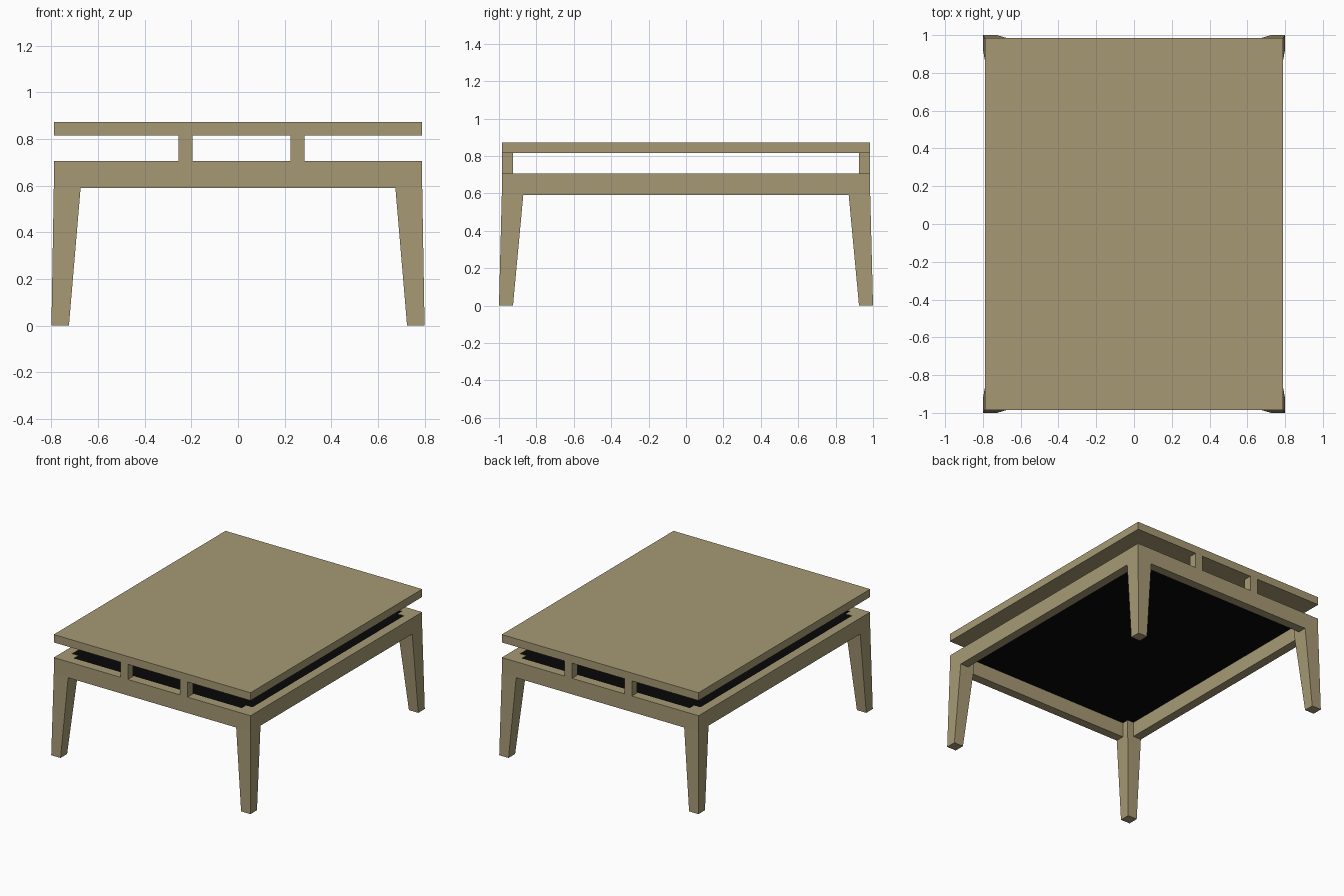
import bpy
import bmesh

if "Cube" in bpy.data.objects:
    bpy.data.objects.remove(bpy.data.objects["Cube"], do_unlink=True)


def material(name, colour):
    mat = bpy.data.materials.new(name)
    mat.use_nodes = True
    mat.diffuse_color = colour
    mat.node_tree.nodes["Principled BSDF"].inputs["Base Color"].default_value = colour
    return mat


wood = material("pale_wood", (0.38, 0.32, 0.175, 1))
black = material("black_panel", (0.002, 0.002, 0.002, 1))


def loft(name, rings, mat):
    """Solid through stacked rectangles, each (x0, x1, y0, y1, z)."""
    bm = bmesh.new()
    loops = [[bm.verts.new(p) for p in
              ((x0, y0, z), (x1, y0, z), (x1, y1, z), (x0, y1, z))]
             for x0, x1, y0, y1, z in rings]
    bm.faces.new(loops[0][::-1])
    bm.faces.new(loops[-1])
    for low, high in zip(loops, loops[1:]):
        for i in range(4):
            j = (i + 1) % 4
            bm.faces.new((low[i], low[j], high[j], high[i]))
    bmesh.ops.recalc_face_normals(bm, faces=bm.faces)
    mesh = bpy.data.meshes.new(name)
    bm.to_mesh(mesh)
    bm.free()
    mesh.materials.append(mat)
    obj = bpy.data.objects.new(name, mesh)
    bpy.context.collection.objects.link(obj)
    return obj


def box(name, x0, x1, y0, y1, z0, z1, mat=wood):
    return loft(name, [(x0, x1, y0, y1, z0), (x0, x1, y0, y1, z1)], mat)


X, Y = 0.79, 0.985              # half sizes of top and frame
LEG = 0.115                     # leg width at the frame
RAIL = 0.065                    # rail thickness
RAIL_LOW, RAIL_TOP = 0.59, 0.706
TOP_LOW, TOP_HIGH = 0.816, 0.873

# Table top
box("table_top", -X, X, -Y, Y, TOP_LOW, TOP_HIGH)

# Tapered, slightly splayed legs
for sy, end in ((-1, "front"), (1, "back")):
    for sx, side in ((-1, "right"), (1, "left")):
        upper = (sx * (X - LEG), sx * X, sy * (Y - LEG), sy * Y)
        foot = (sx * 0.725, sx * 0.8, sy * 0.925, sy)
        loft(f"{end}_{side}_leg",
             [(*foot, 0), (*upper, RAIL_LOW), (*upper, RAIL_TOP)], wood)

# Rails between the legs
for s, end, side in ((-1, "front", "right"), (1, "back", "left")):
    box(f"{end}_rail", -X + LEG, X - LEG, *sorted((s * (Y - RAIL), s * Y)),
        RAIL_LOW, RAIL_TOP)
    box(f"{side}_rail", *sorted((s * (X - RAIL), s * X)), -Y + LEG, Y - LEG,
        RAIL_LOW, RAIL_TOP)

    # Spacer blocks carrying the top
    for x, where in ((-0.225, "right"), (0.255, "left")):
        box(f"{end}_{where}_spacer", x - 0.03, x + 0.03,
            *sorted((s * (Y - 0.06), s * Y)), RAIL_TOP, TOP_LOW)

# Dark panel set inside the frame
box("inset_panel", -X + RAIL, X - RAIL, -Y + RAIL, Y - RAIL,
    RAIL_TOP - 0.008, RAIL_TOP - 0.002, black)
